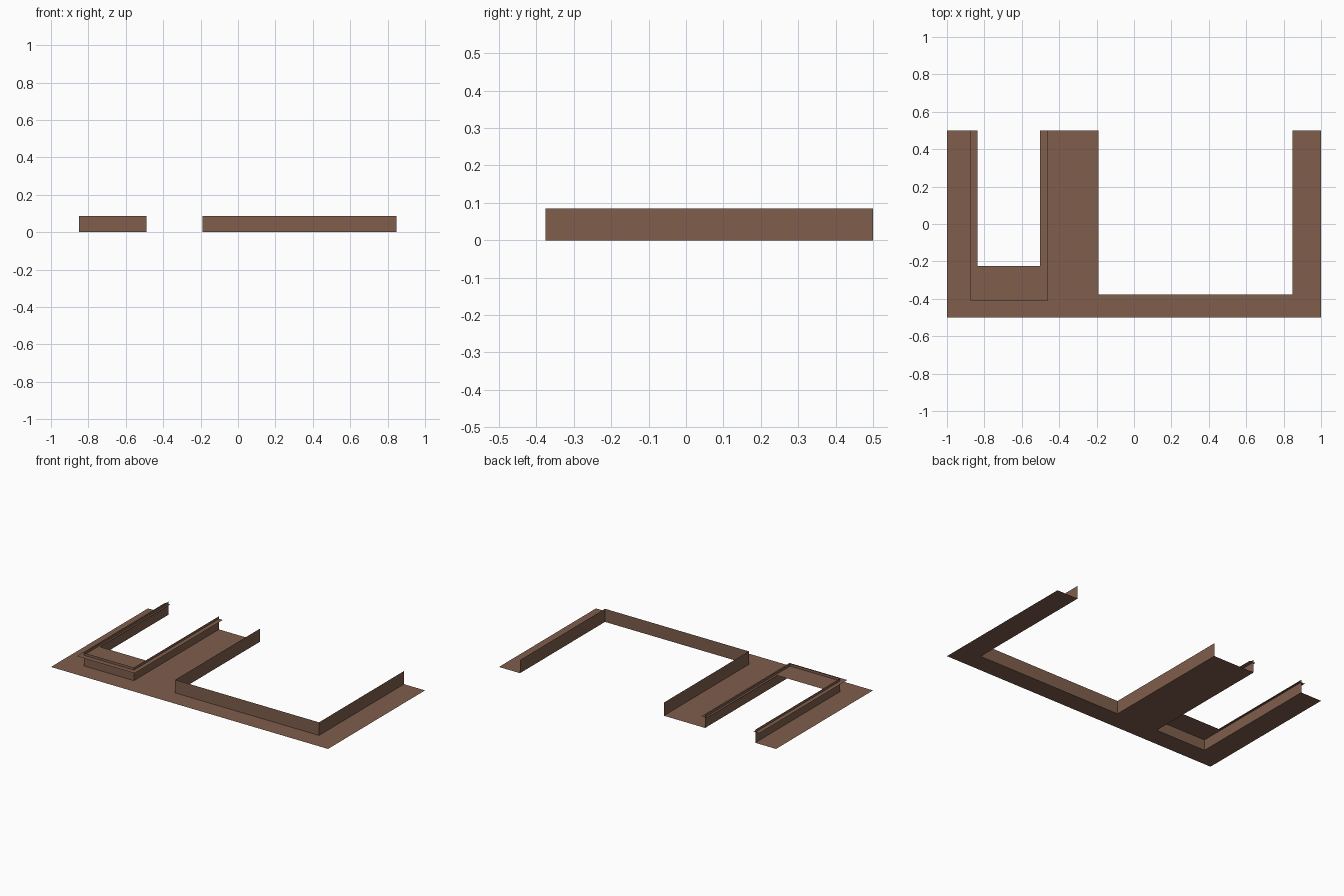
import bpy, bmesh

if "Cube" in bpy.data.objects:
    bpy.data.objects.remove(bpy.data.objects["Cube"])

brown = bpy.data.materials.new("brown wood")
brown.diffuse_color = (0.215, 0.112, 0.073, 1)
brown.use_nodes = True
brown.node_tree.nodes["Principled BSDF"].inputs["Base Color"].default_value = brown.diffuse_color

BACK, FRONT, HEIGHT = 0.5, -0.376, 0.0855
LEFT_BAY = (-0.85, -0.488)    # narrow recess
RIGHT_BAY = (-0.19, 0.848)    # wide recess


def make(name, faces):
    """Build one thin-sheet object from lists of corner points."""
    bm = bmesh.new()
    for f in faces:
        bm.faces.new([bm.verts.new(p) for p in f])
    bmesh.ops.remove_doubles(bm, verts=bm.verts, dist=1e-5)
    me = bpy.data.meshes.new(name)
    bm.to_mesh(me)
    bm.free()
    me.materials.append(brown)
    ob = bpy.data.objects.new(name, me)
    bpy.context.collection.objects.link(ob)
    return ob


def u_path(x0, x1, y):
    return [(x0, BACK), (x0, y), (x1, y), (x1, BACK)]


def wall(name, bay):
    p = u_path(*bay, FRONT)
    make(name, [[(*a, 0), (*b, 0), (*b, HEIGHT), (*a, HEIGHT)]
                for a, b in zip(p, p[1:])])


def flat_u(name, outer, inner, z):
    make(name, [[(*outer[i], z), (*outer[i + 1], z), (*inner[i + 1], z), (*inner[i], z)]
                for i in range(3)])


# Flat base sheet, cut out around both recesses
outline = [(-1, BACK), (-1, -0.5), (1, -0.5), (1, BACK)]
outline += u_path(*RIGHT_BAY, FRONT)[::-1] + u_path(*LEFT_BAY, FRONT)[::-1]
make("base_sheet", [[(x, y, 0) for x, y in outline]])

# Upright walls lining the recesses
wall("wide_recess_wall", RIGHT_BAY)
wall("narrow_recess_wall", LEFT_BAY)

# Ledge crossing the narrow wall just below its top, deeper at the front
flat_u("narrow_recess_ledge", u_path(-0.877, -0.46, -0.41),
       u_path(-0.838, -0.502, -0.225), 0.069)
